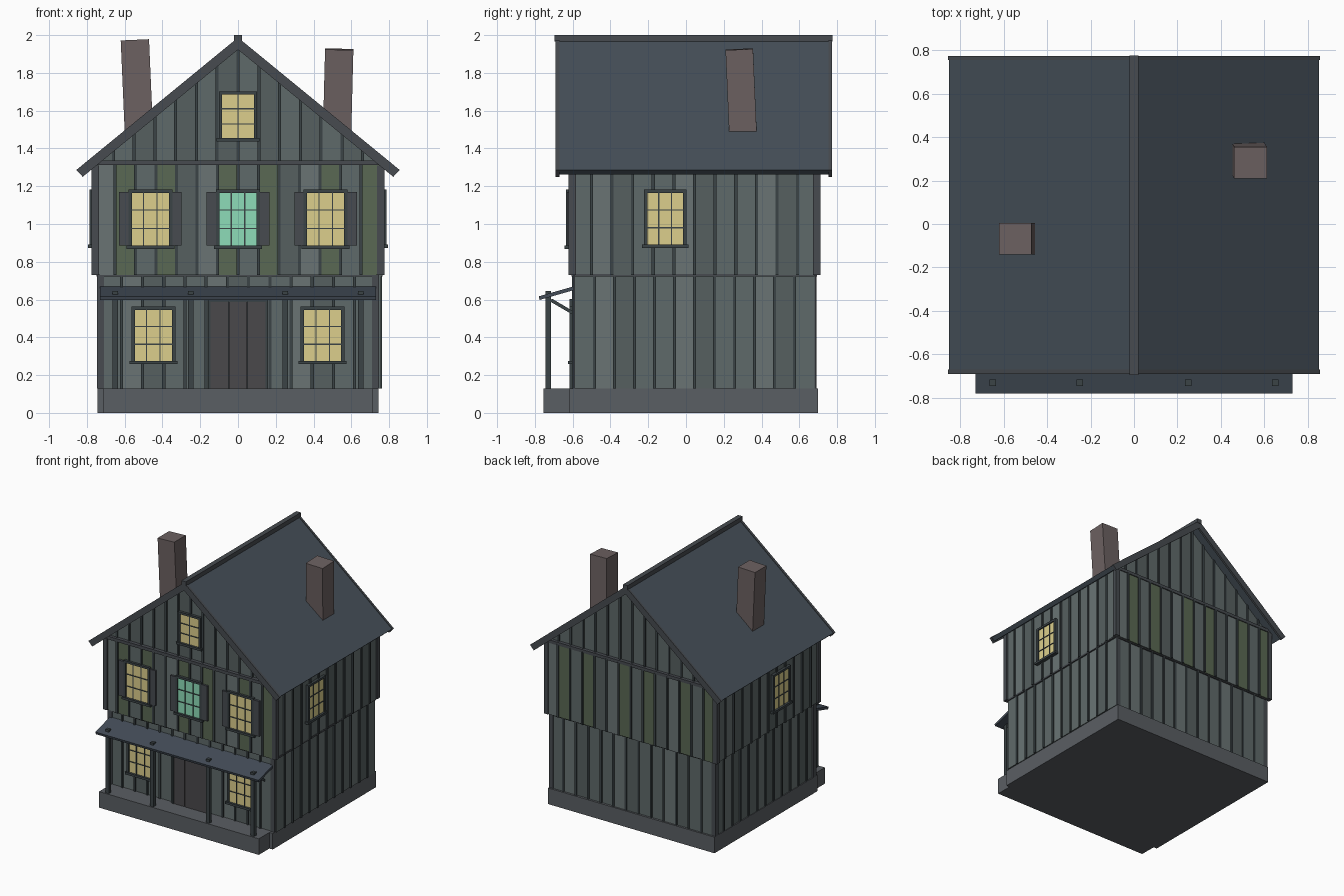
import bpy, bmesh, math, random
from mathutils import Matrix, Vector

if "Cube" in bpy.data.objects:
    bpy.data.objects.remove(bpy.data.objects["Cube"])

random.seed(4)
MATS = {}
PALETTE = dict(wall="5F6A6A", wall_light="6A7474", wall_dark="566060", moss="5A6853", trim="474B50",
               batten="3B4346", core="30373A", roof="465059", stone="5A5E63", brick="6C6161",
               door="4A484B", glow="DCCF8C", mint="8DDCB8", porch="434C57")


def material(key):
    if key not in MATS:
        m = bpy.data.materials.new(key)
        rgb = [int(PALETTE[key][i:i + 2], 16) / 255 for i in (0, 2, 4)]
        m.diffuse_color = [((c + 0.055) / 1.055) ** 2.4 for c in rgb] + [1]
        m.use_nodes = True
        m.node_tree.nodes["Principled BSDF"].inputs["Base Color"].default_value = m.diffuse_color
        MATS[key] = m
    return MATS[key]


def rect(x0, x1, z0, z1):
    return [(x0, z0), (x1, z0), (x1, z1), (x0, z1)]


def build(name, prisms, matrix=Matrix()):
    """One object from (xz profile, y0, y1, colour) prisms."""
    bm, me, keys = bmesh.new(), bpy.data.meshes.new(name), []
    for profile, y0, y1, key in prisms:
        if key not in keys:
            keys.append(key)
            me.materials.append(material(key))
        a = [bm.verts.new((x, y0, z)) for x, z in profile]
        b = [bm.verts.new((x, y1, z)) for x, z in profile]
        n = len(a)
        faces = [bm.faces.new(a), bm.faces.new(b[::-1])]
        faces += [bm.faces.new((a[i], b[i], b[(i + 1) % n], a[(i + 1) % n])) for i in range(n)]
        for f in faces:
            f.material_index = keys.index(key)
    bm.transform(matrix)
    bmesh.ops.recalc_face_normals(bm, faces=bm.faces)
    bm.to_mesh(me)
    bm.free()
    ob = bpy.data.objects.new(name, me)
    bpy.context.collection.objects.link(ob)
    return ob


def turn(deg):
    return Matrix.Rotation(math.radians(deg), 4, 'Z')


FRONT, RIGHT, BACK, LEFT = turn(0), turn(90), turn(180), turn(-90)


def roof_z(x, drop=0.0):
    return 1.985 - drop - abs(x) * 0.8187


def plank_wall(name, u0, u1, z0, z1, d, side, colours, gable=False):
    """Vertical boards with battens over the joints; gable boards follow the roof."""
    n = round((u1 - u0) / 0.11)
    w = (u1 - u0) / n
    parts = []

    def top(x):
        return max(z0 + 0.005, roof_z(x, 0.03)) if gable else z1
    for i in range(n):
        a, b = u0 + i * w, u0 + (i + 1) * w
        pts = [(a, z0), (b, z0), (b, top(b))]
        if gable and a < -1e-4 < 1e-4 < b:
            pts.append((0, top(0)))
        pts.append((a, top(a)))
        parts.append((pts, -d - random.uniform(0, 0.006), -d + 0.03, colours[i % len(colours)]))
        if i:
            parts.append((rect(a - 0.008, a + 0.008, z0, top(a)), -d - 0.012, -d + 0.02, "batten"))
    build(name, parts, side)


def window(name, u, z0, z1, w, d, side, cols=3, rows=3, glass="glow", shutters=False):
    a, b = u - w / 2, u + w / 2
    build(name + "_glass", [(rect(a, b, z0, z1), -d - 0.012, -d + 0.01, glass)], side)
    bars = [(rect(x - 0.009, x + 0.009, z0, z1), -d - 0.022, -d, "batten") for x in (a, b)]
    bars.append((rect(a - 0.009, b + 0.009, z1 - 0.005, z1 + 0.012), -d - 0.022, -d, "batten"))
    bars.append((rect(a - 0.02, b + 0.02, z0 - 0.012, z0 + 0.006), -d - 0.03, -d, "batten"))
    for i in range(1, cols):
        x = a + w * i / cols
        bars.append((rect(x - 0.003, x + 0.003, z0, z1), -d - 0.017, -d, "batten"))
    for i in range(1, rows):
        z = z0 + (z1 - z0) * i / rows
        bars.append((rect(a, b, z - 0.003, z + 0.003), -d - 0.017, -d, "batten"))
    build(name + "_frame", bars, side)
    if shutters:
        build(name + "_shutters", [(rect(x0, x0 + 0.05, z0 + 0.005, z1), -d - 0.018, -d, "trim")
                                   for x0 in (a - 0.058, b + 0.008)], side)


# Foundation and porch deck
build("foundation", [(rect(-0.745, 0.745, 0, 0.13), -0.62, 0.70, "stone")])
build("porch_deck", [(rect(-0.715, 0.715, 0, 0.13), -0.755, -0.615, "stone")])

# Solid cores behind the boards
build("lower_core", [(rect(-0.72, 0.72, 0.12, 0.735), -0.58, 0.67, "core")])
build("upper_core", [(rect(-0.75, 0.75, 0.735, 1.30), -0.60, 0.69, "core")])
build("attic_core", [([(-0.75, 1.30), (0.75, 1.30), (0, roof_z(0, 0.05))], -0.59, 0.67, "core")])

# Board walls
grey = ["wall", "wall_light", "wall_dark", "wall"]
mossy = ["wall_light", "moss", "wall", "moss", "wall_dark"]
for label, side, lo, up, u_lo, u_up, upcol in (
        ("front", FRONT, 0.592, 0.61, (-0.73, 0.73), (-0.76, 0.76), mossy),
        ("back", BACK, 0.68, 0.70, (-0.73, 0.73), (-0.76, 0.76), mossy),
        ("right", RIGHT, 0.75, 0.76, (-0.59, 0.68), (-0.61, 0.70), grey),
        ("left", LEFT, 0.735, 0.76, (-0.68, 0.59), (-0.70, 0.61), grey)):
    plank_wall(label + "_lower_boards", *u_lo, 0.13, 0.735, lo, side, grey)
    plank_wall(label + "_upper_boards", *u_up, 0.73, 1.32, up, side, upcol)
    build(label + "_storey_trim", [(rect(*u_lo, 0.722, 0.736), -lo - 0.014, -lo, "trim")], side)
for label, side, d in (("front", FRONT, 0.60), ("back", BACK, 0.68)):
    plank_wall(label + "_gable_boards", -0.77, 0.77, 1.32, 0, d, side, ["wall_dark", "wall"], True)
    build(label + "_gable_beam", [(rect(-0.775, 0.775, 1.312, 1.337), -d - 0.03, -d, "trim")], side)

# Corner boards
for label, x, y0, y1, z0, z1 in (("lower", 0.728, -0.58, 0.668, 0.13, 0.735),
                                 ("upper", 0.756, -0.602, 0.692, 0.73, 1.31)):
    build(label + "_corner_boards", [(rect(sx * x - 0.019, sx * x + 0.019, z0, z1), y - 0.019, y + 0.019, "trim")
                                     for sx in (-1, 1) for y in (y0, y1)])

# Windows
for label, u, glass in (("left", -0.464, "glow"), ("middle", 0, "mint"), ("right", 0.464, "glow")):
    window("upper_%s_window" % label, u, 0.88, 1.17, 0.215, 0.612, FRONT, glass=glass, shutters=True)
for label, u in (("left", -0.448), ("right", 0.448)):
    window("lower_%s_window" % label, u, 0.27, 0.55, 0.215, 0.595, FRONT)
window("attic_window", 0, 1.45, 1.69, 0.185, 0.603, FRONT, cols=2)
window("right_side_window", -0.11, 0.885, 1.17, 0.205, 0.763, RIGHT)
window("left_side_window", 0.11, 0.885, 1.17, 0.205, 0.763, LEFT)

# Front door
build("front_door", [(rect(x - 0.048, x + 0.048, 0.13, 0.59), -0.612, -0.58, "door") for x in (-0.097, 0, 0.097)])
build("door_frame", [(rect(-0.16, -0.145, 0.13, 0.6), -0.618, -0.58, "batten"),
                     (rect(0.145, 0.16, 0.13, 0.6), -0.618, -0.58, "batten"),
                     (rect(-0.16, 0.16, 0.588, 0.603), -0.618, -0.58, "batten")])

# Porch: sloping roof, posts poking through it, and braces
build("porch_roof", [([(-0.775, 0.598), (-0.59, 0.651), (-0.59, 0.671), (-0.78, 0.617)], -0.73, 0.73, "porch")], RIGHT)
post_x = (-0.65, -0.25, 0.25, 0.65)
build("porch_posts", [(rect(x - 0.015, x + 0.015, 0.13, 0.645), -0.745, -0.715, "batten") for x in post_x])
build("porch_braces", [([(-0.72, 0.59), (-0.60, 0.52), (-0.60, 0.54), (-0.71, 0.605)],
                        x - 0.01, x + 0.01, "batten") for x in post_x], RIGHT)

# Main roof, bargeboards and ridge
build("roof", [([(0, 1.982), (0.85, 1.286), (0.823, 1.262), (0, 1.936),
                 (-0.823, 1.262), (-0.85, 1.286)], -0.68, 0.765, "roof")])
barge = [(0, 1.987), (0.856, 1.286), (0.822, 1.25), (0, 1.923), (-0.822, 1.25), (-0.856, 1.286)]
build("bargeboards", [(barge, -0.69, -0.67, "trim"), (barge, 0.755, 0.772, "trim")])
build("ridge_cap", [(rect(-0.02, 0.02, 1.965, 2.0), -0.695, 0.775, "trim")])

# Leaning chimneys
for label, top, ry, rx in (("left", (-0.546, -0.068, 1.975), -2.5, 0), ("right", (0.536, 0.282, 1.925), 1.5, 2.5)):
    m = (Matrix.Translation(Vector(top)) @ Matrix.Rotation(math.radians(ry), 4, 'Y')
         @ Matrix.Rotation(math.radians(rx), 4, 'X'))
    build(label + "_chimney", [(rect(-0.075, 0.075, -0.56, 0), -0.073, 0.073, "brick")], m)
